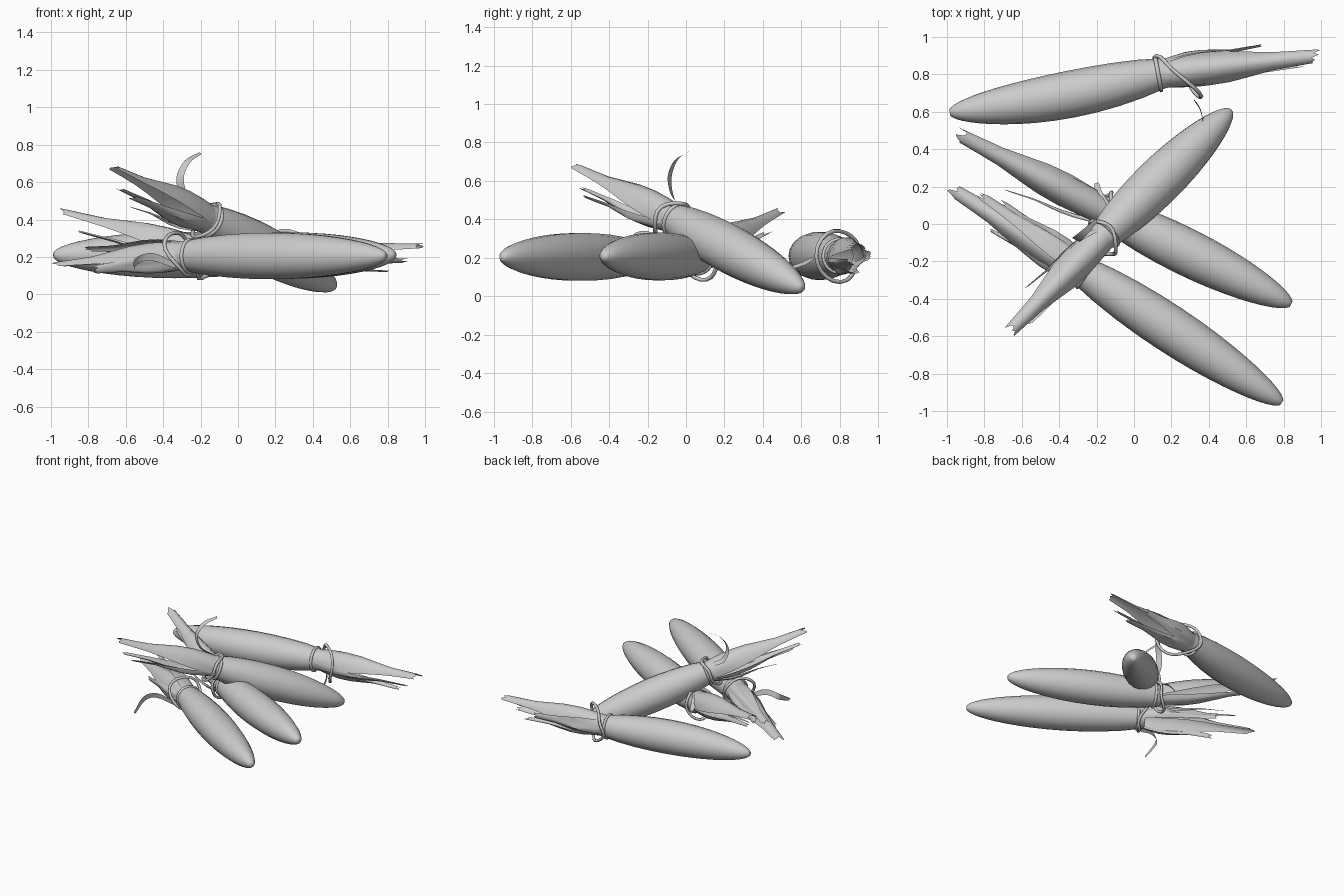
import bpy, math, random
from mathutils import Vector

if "Cube" in bpy.data.objects:
    bpy.data.objects.remove(bpy.data.objects["Cube"])

random.seed(4)
V = Vector


def frame(axis):
    a = axis.normalized()
    side = a.cross(V((0, 0, 1))).normalized()
    return a, side, side.cross(a)


def around(s, u, ang):
    return s*math.cos(ang) + u*math.sin(ang)


def mesh(name, verts, faces):
    me = bpy.data.meshes.new(name)
    me.from_pydata(verts, [], faces)
    ob = bpy.data.objects.new(name, me)
    bpy.context.collection.objects.link(ob)
    bpy.ops.object.select_all(action='DESELECT')
    ob.select_set(True)
    bpy.context.view_layer.objects.active = ob
    bpy.ops.object.shade_smooth_by_angle(angle=math.radians(50))


def grid_faces(rows, cols, closed=False):
    return [(i*cols + j, i*cols + (j+1) % cols, (i+1)*cols + (j+1) % cols, (i+1)*cols + j)
            for i in range(rows-1) for j in range(cols if closed else cols-1)]


def body(name, tip, tie, bend, n=18, rows=16):
    """Plump spindle, rounded at the tip and pinched at the tie."""
    d = tie - tip
    a, s, u = frame(d)
    verts = []
    for i in range(rows):
        t = 1.04*(i/(rows-1))**1.9
        r = .126*math.sin(math.pi*(.004 + .846*t))**.47
        c = tip + d*t + s*bend*math.sin(math.pi*t)
        verts += [c + around(s, u, k*math.tau/n)*r for k in range(n)]
    mesh(name, verts, grid_faces(rows, n, True) + [tuple(range(n))[::-1]])


def leaf(name, axis, tie, end, mid, span, r_end, r0, cols=8, rows=8):
    """Curled husk sheet from the tie to a ragged end; mid and span are degrees."""
    a, s, u = frame(axis)
    jag = [random.uniform(-.06, .015) for _ in range(cols)]
    jag[cols//2] = 0
    verts = []
    for i in range(rows):
        for j in range(cols):
            t = i/(rows-1)
            t *= 1 + jag[j]*t*t
            r = r0*(1-t) + r_end*t + .022*math.sin(math.pi*min(1, t*1.5))
            r *= 1 + .1*math.sin(j*1.6 + mid)*math.sin(math.pi*min(1, t*1.3))
            ang = math.radians(mid + span*(1-.4*t)*(j/(cols-1)-.5))
            verts.append(tie.lerp(end, t) + around(s, u, ang)*r)
    mesh(name, verts, grid_faces(rows, cols))


def tie_string(name, axis, tie, slack, phase, n=22):
    """Two turns of cord; the second hangs loosely toward the tail."""
    a, s, u = frame(axis)
    cu = bpy.data.curves.new(name, 'CURVE')
    cu.dimensions = '3D'
    cu.bevel_depth = .011
    cu.bevel_resolution = 1
    for loose in (0, 1):
        sp = cu.splines.new('POLY')
        sp.points.add(n-1)
        sp.use_cyclic_u = True
        for k in range(n):
            g = k*math.tau/n
            off = loose*(slack*(.5 + .5*math.cos(g - math.radians(phase))) + .012*math.sin(3*g))
            r = .087 + loose*(.01 + .32*off)
            sp.points[k].co = (*(tie + a*off + around(s, u, g)*r), 1)
    bpy.context.collection.objects.link(bpy.data.objects.new(name, cu))


def ribbon(name, pts, width):
    """Loose strip end, smoothed through a few points, bending in one plane."""
    pts = [V(p) for p in pts]
    w = (pts[-1] - pts[0]).cross(pts[1] - pts[0]).normalized()
    ext = [pts[0]*2 - pts[1]] + pts + [pts[-1]*2 - pts[-2]]
    path = []
    for p0, p1, p2, p3 in zip(ext, ext[1:], ext[2:], ext[3:]):
        for t in (0, .2, .4, .6, .8):
            path.append(.5*(2*p1 + (p2-p0)*t + (2*p0-5*p1+4*p2-p3)*t*t + (3*p1-p0-3*p2+p3)*t**3))
    path.append(pts[-1])
    # slight twist so the strip shows its face from every side
    verts = []
    for i, p in enumerate(path):
        f = i/(len(path)-1)
        q = path[min(i+1, len(path)-1)] - path[max(i-1, 0)]
        side = w*math.cos(.6) + q.normalized().cross(w)*math.sin(.6)
        h = width/2*(.3 + .7*math.sin(math.pi*(.12 + .8*f)))
        verts += [p - side*h, p + side*h]
    mesh(name, verts, grid_faces(len(path), 2))


def bundle(name, tip, tie, end, side_leaves, slack, phase, strip, width=.045, bend=0):
    """side_leaves: (share of tail length, direction in degrees, spread from the main leaf)."""
    tip, tie, end = V(tip), V(tie), V(end)
    axis = tie - tip
    a, s, u = frame(axis)
    body(name + "_husk_body", tip, tie, bend)
    leaf(name + "_main_tail_leaf", axis, tie, end, 90, 235, .036, .076)
    for i, (share, mid, spread) in enumerate(side_leaves):
        thin = spread > .12
        goal = tie.lerp(end, share) + around(s, u, math.radians(mid))*spread
        leaf(f"{name}_side_tail_leaf_{i+1}", axis, tie, goal, mid,
             40 if thin else 125, .015 if thin else .037, .073 - .003*i)
    tie_string(name + "_string", axis, tie, slack, phase)
    ribbon(name + "_loose_end", strip, width)


# the lone bundle lying at the back, tail to the right
bundle("back_bundle", (-.985, .595, .21), (.13, .8, .21), (.99, .9, .235),
       [(.9, 300, .03), (.66, 190, .06), (.8, 270, .075)], .2, 0,
       [(.32, .665, .2), (.355, .61, .17), (.375, .52, .14)], .02, .02)
# the bundle leaning across the others, tail raised
bundle("upper_bundle", (.517, .606, .04), (-.15, -.05, .395), (-.665, -.575, .655),
       [(.92, 270, .04), (.65, 315, .13), (.83, 250, .07)], .06, 240,
       [(-.19, -.03, .47), (-.28, -.07, .52), (-.31, -.085, .62), (-.27, -.05, .71), (-.2, .02, .755)])
# the two bundles lying side by side underneath
bundle("middle_bundle", (.84, -.428, .21), (-.14, .06, .205), (-.95, .485, .425),
       [(.88, 270, .03), (.6, 217, .17)], .06, 270,
       [(-.14, .1, .28), (-.19, .16, .26), (-.2, .22, .2)])
bundle("front_bundle", (.79, -.955, .205), (-.255, -.265, .205), (-.98, .19, .135),
       [(.83, 60, .08), (.7, 30, .07), (.65, 200, .05)], .1, 100,
       [(-.33, -.32, .15), (-.46, -.36, .2), (-.55, -.4, .17), (-.55, -.53, .1)])
